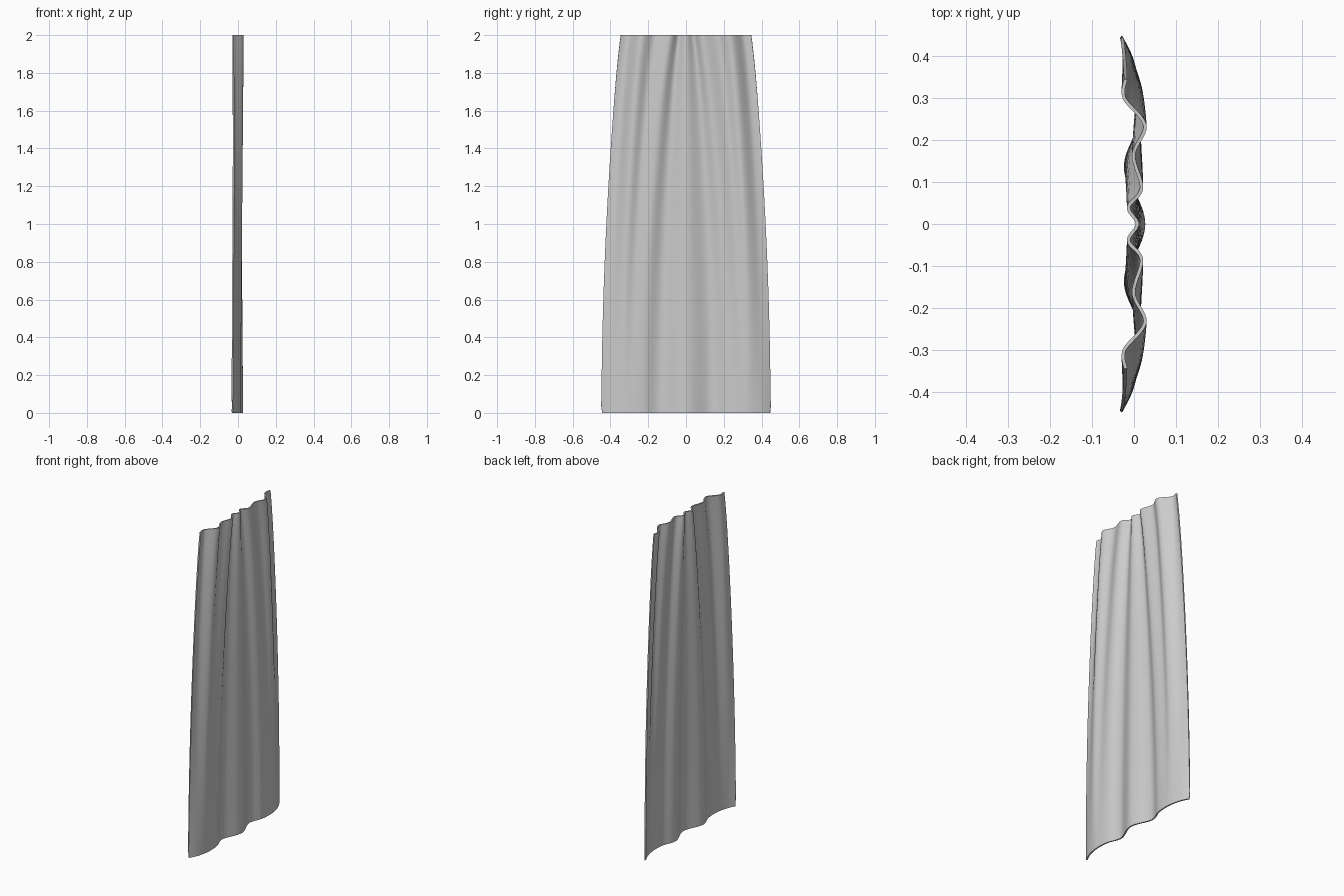
import bpy, bmesh

if "Cube" in bpy.data.objects:
    bpy.data.objects.remove(bpy.data.objects["Cube"])

# Half plan curves (y, x) from centre to side edge: tight gathers at top, loose waves at hem
TOP = [(0, .008), (.04, -.013), (.085, .018), (.165, -.001), (.235, .026), (.3, -.023), (.345, -.02)]
HEM = [(0, .023), (.13, -.02), (.22, .006), (.29, .012), (.34, .008), (.40, -.008), (.446, -.031)]
HEIGHT, ROWS, STEPS = 2.0, 48, 10


def mirrored(half):
    return [(-y, x) for y, x in half[:0:-1]] + half


def smooth_curve(pts):
    """Catmull-Rom curve through the points."""
    ext = [pts[0]] + pts + [pts[-1]]
    out = []
    for i in range(len(pts) - 1):
        a, b, c, d = ext[i:i + 4]
        for s in range(STEPS):
            t = s / STEPS
            out.append(tuple(
                .5 * (2 * b[k] + (c[k] - a[k]) * t
                      + (2 * a[k] - 5 * b[k] + 4 * c[k] - d[k]) * t * t
                      + (3 * b[k] - a[k] - 3 * c[k] + d[k]) * t ** 3)
                for k in (0, 1)))
    return out + [pts[-1]]


top, hem = mirrored(TOP), mirrored(HEM)

# Curtain sheet: loft from hem to gathered top
bm = bmesh.new()
rows = []
for r in range(ROWS + 1):
    u = r / ROWS
    fy = .93 * u ** 1.9 + .07 * u ** 16      # sides curve in towards the top
    section = [(h[0] + (t[0] - h[0]) * fy, h[1] + (t[1] - h[1]) * u)
               for h, t in zip(hem, top)]
    rows.append([bm.verts.new((x, y, u * HEIGHT)) for y, x in smooth_curve(section)])
for lo, hi in zip(rows, rows[1:]):
    for i in range(len(lo) - 1):
        bm.faces.new((lo[i], lo[i + 1], hi[i + 1], hi[i]))
# Slightly rounded hem corners
for v in (rows[0][0], rows[0][-1]):
    v.co.z += .012
    v.co.y *= .985

mesh = bpy.data.meshes.new("curtain")
bm.to_mesh(mesh)
bm.free()
curtain = bpy.data.objects.new("curtain", mesh)
bpy.context.collection.objects.link(curtain)

# Cloth thickness
solid = curtain.modifiers.new("thickness", 'SOLIDIFY')
solid.thickness = .008
solid.offset = 0

bpy.context.view_layer.objects.active = curtain
curtain.select_set(True)
bpy.ops.object.modifier_apply(modifier="thickness")
bpy.ops.object.shade_smooth_by_angle()
